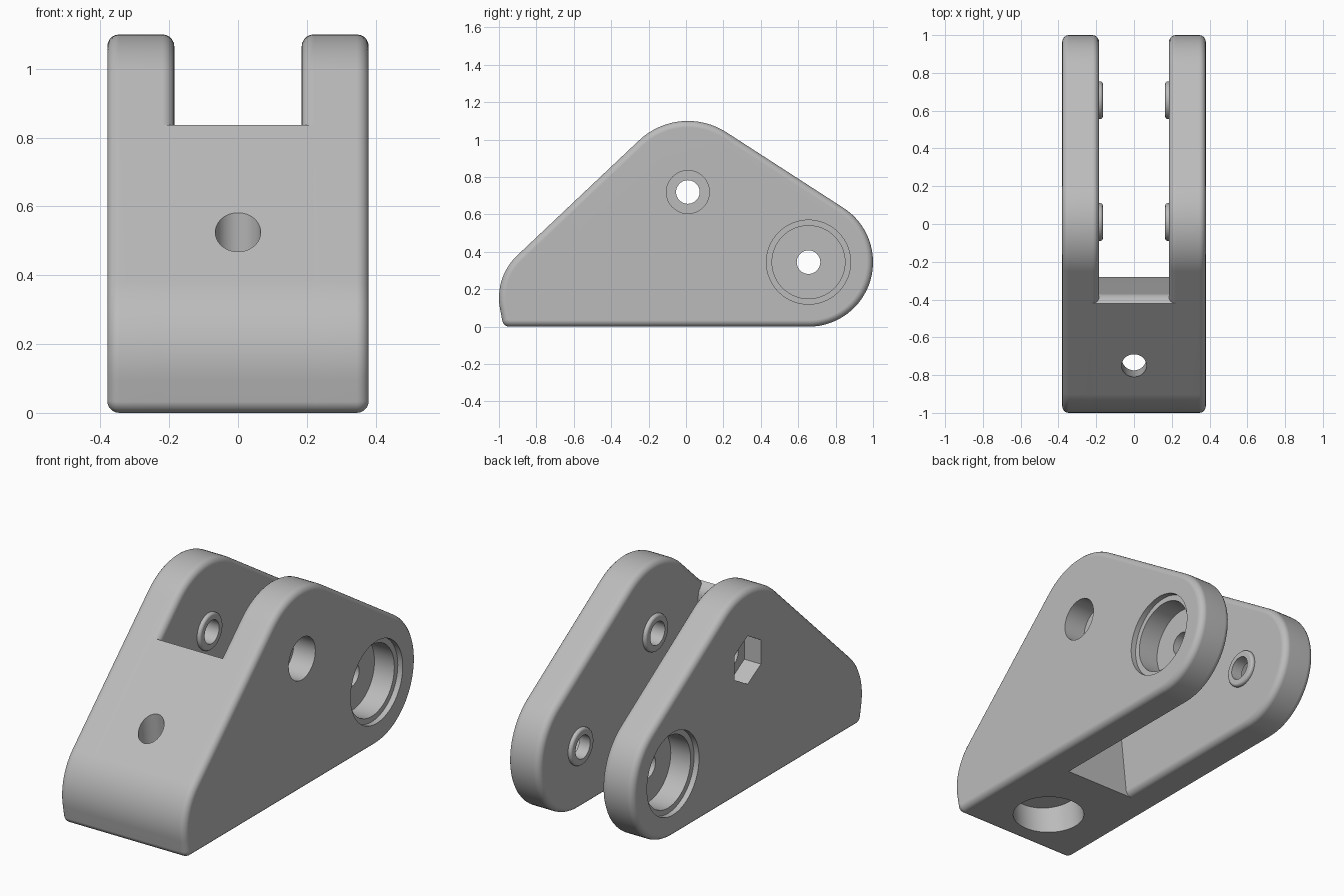
import bpy, bmesh
from math import pi, cos, sin, acos, atan2, hypot
from mathutils import Matrix, Vector

cube = bpy.data.objects.get("Cube")
if cube:
    bpy.data.objects.remove(cube, do_unlink=True)

grey = bpy.data.materials.new("plain_grey")
grey.use_nodes = True
colour = (0.5, 0.5, 0.5, 1)
grey.diffuse_color = colour
grey.node_tree.nodes["Principled BSDF"].inputs["Base Color"].default_value = colour

HALF, INNER, ROUND = 0.38, 0.185, 0.035
TOP_PIN, REAR_PIN = (0.01, 0.72), (0.655, 0.345)


def disc(centre, radius, sides=48):
    """Regular polygon in the y-z plane with a corner at the top."""
    return [(centre[0] + radius * cos(pi / 2 + 2 * pi * i / sides),
             centre[1] + radius * sin(pi / 2 + 2 * pi * i / sides)) for i in range(sides)]


def rounded_outline(circles):
    """Arcs of a belt wrapped counter-clockwise around the circles."""
    normals = []
    for a, b in zip(circles, circles[1:] + circles[:1]):
        dy, dz = b[0] - a[0], b[1] - a[1]
        normals.append(atan2(dz, dy) - acos((a[2] - b[2]) / hypot(dy, dz)))
    arcs = []
    for i, (y, z, r) in enumerate(circles):
        start = normals[i - 1]
        span = (normals[i] - start) % (2 * pi)
        steps = max(5, int(span / 0.08))
        arcs.append([(y + r * cos(start + span * k / steps),
                      z + r * sin(start + span * k / steps)) for k in range(steps + 1)])
    return arcs


def solid(name, points, x0, x1, bevel=0, matrix=None):
    """Extrude a y-z outline along x, optionally rounding the rims."""
    bm = bmesh.new()
    face = bm.faces.new([bm.verts.new((x0, y, z)) for y, z in points])
    ext = bmesh.ops.extrude_face_region(bm, geom=[face])
    moved = [v for v in ext["geom"] if isinstance(v, bmesh.types.BMVert)]
    bmesh.ops.translate(bm, vec=(x1 - x0, 0, 0), verts=moved)
    bmesh.ops.recalc_face_normals(bm, faces=bm.faces)
    if bevel:
        rims = [e for e in bm.edges if abs(e.verts[0].co.x - e.verts[1].co.x) < 1e-5]
        bmesh.ops.bevel(bm, geom=rims, offset=bevel, segments=5, profile=0.5,
                        affect='EDGES', clamp_overlap=False)
    if matrix:
        bm.transform(matrix)
    mesh = bpy.data.meshes.new(name)
    bm.to_mesh(mesh)
    bm.free()
    mesh.materials.append(grey)
    obj = bpy.data.objects.new(name, mesh)
    bpy.context.collection.objects.link(obj)
    return obj


def finish(obj, cutters=()):
    """Cut the holes, then shade smooth with crisp hole edges."""
    bpy.ops.object.select_all(action='DESELECT')
    bpy.context.view_layer.objects.active = obj
    obj.select_set(True)
    for cutter in cutters:
        cutter.hide_render = True
        mod = obj.modifiers.new("cut", 'BOOLEAN')
        mod.operation, mod.solver, mod.object = 'DIFFERENCE', 'EXACT', cutter
        bpy.ops.object.modifier_apply(modifier=mod.name)
        bpy.data.objects.remove(cutter, do_unlink=True)
    bpy.ops.object.shade_smooth_by_angle(angle=0.6)
    mod = obj.modifiers.new("flat_normals", 'WEIGHTED_NORMAL')
    mod.keep_sharp = True


# Side outline: top, front, front bottom corner, rear
arcs = rounded_outline([(*TOP_PIN, 0.38), (-0.69, 0.155, 0.31),
                        (-0.943, 0.04, 0.04), (*REAR_PIN, 0.345)])
outline = [p for arc in arcs for p in arc]

for side, label in ((1, "left"), (-1, "right")):
    # Side plate with pin holes, stepped rear recess and nut or bolt-head pocket
    plate = solid(label + "_plate", outline, side * INNER, side * HALF, ROUND)
    pocket = disc(TOP_PIN, 0.115) if side > 0 else disc(TOP_PIN, 0.132, 6)
    cuts = [(disc(TOP_PIN, 0.063), 0.3), (disc(REAR_PIN, 0.063), 0.3),
            (pocket, 0.13 if side > 0 else 0.1),
            (disc(REAR_PIN, 0.195, 64), 0.15), (disc(REAR_PIN, 0.225, 64), 0.03)]
    finish(plate, [solid("cutter", pts, side * (HALF - depth), side * 0.5)
                   for pts, depth in cuts])
    # Raised rings around the pin holes on the inner faces
    for pin, place in ((TOP_PIN, "top"), (REAR_PIN, "rear")):
        ring = solid(f"{label}_{place}_ring", disc(pin, 0.1), side * 0.165, side * 0.2, 0.014)
        finish(ring, [solid("cutter", disc(pin, 0.063), side * 0.1, side * 0.3)])

# Front block joining the plates, with a leaning rear wall
(y0, z0), (y1, z1) = arcs[0][-1], arcs[1][0]
edge = (-0.42, z0 + (z1 - z0) * (-0.42 - y0) / (y1 - y0))
wall = [(-0.28, 0), (-0.37, 0.775), (-0.376, 0.80), (-0.395, 0.822), edge]
block = solid("front_block", wall + arcs[1] + arcs[2], -0.225, 0.225)

# Leaning bolt hole with a wide recess underneath
lean = Vector((0, -0.113, 0.994)).to_track_quat('X', 'Y').to_matrix().to_4x4()
axis = Matrix.Translation((0, -0.69, 0)) @ lean
finish(block, [solid("cutter", disc((0, 0), 0.066), -0.2, 1, matrix=axis),
               solid("cutter", disc((0, 0), 0.183, 64), -0.2, 0.17, matrix=axis)])
